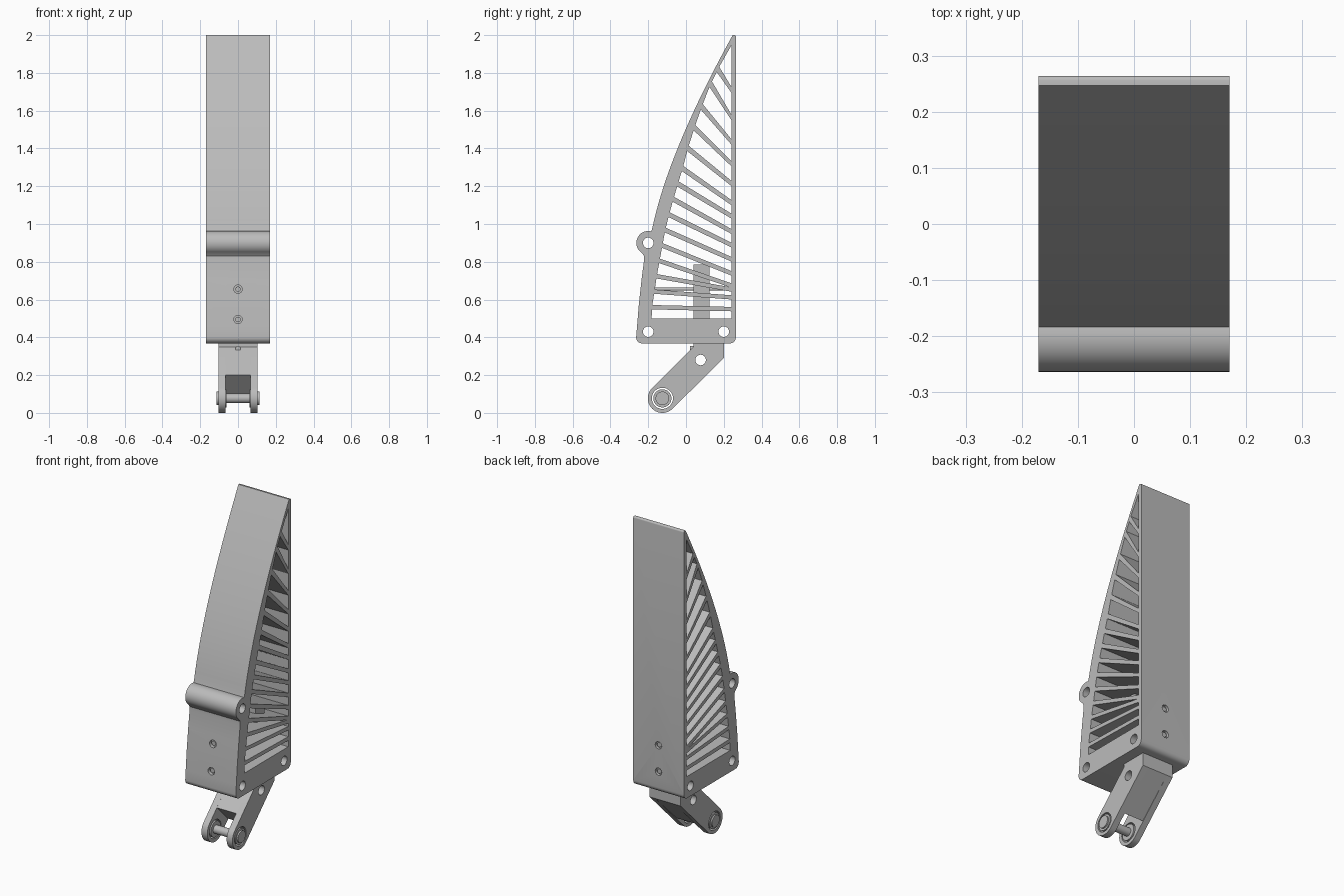
import bpy, bmesh
from math import cos, sin, radians, pi
from mathutils import Matrix, Vector
from mathutils.geometry import interpolate_bezier

cube = bpy.data.objects.get("Cube")
if cube:
    bpy.data.objects.remove(cube)

grey = bpy.data.materials.new("plain grey")
grey.use_nodes = True
grey.diffuse_color = (0.5, 0.5, 0.5, 1)
grey.node_tree.nodes["Principled BSDF"].inputs["Base Color"].default_value = grey.diffuse_color


def arc(centre, radius, start, end, steps=12):
    """Points on an arc in the side plane (y, z)."""
    angles = [radians(start + (end - start) * i / steps) for i in range(steps + 1)]
    return [(centre[0] + radius * cos(a), centre[1] + radius * sin(a)) for a in angles]


def circle(centre, radius):
    return arc(centre, radius, 0, 360, 32)[:-1]


def add_object(name, mesh):
    obj = bpy.data.objects.new(name, mesh)
    bpy.context.collection.objects.link(obj)
    if not mesh.materials:
        mesh.materials.append(grey)
    return obj


def smooth(obj):
    bpy.ops.object.select_all(action="DESELECT")
    obj.select_set(True)
    bpy.context.view_layer.objects.active = obj
    bpy.ops.object.shade_smooth_by_angle(angle=radians(30))


def side_plate(name, loops, x_min, x_max):
    """Extrude a side outline, with any holes in it, across the width."""
    curve = bpy.data.curves.new(name, "CURVE")
    curve.dimensions = "2D"
    curve.fill_mode = "BOTH"
    curve.extrude = (x_max - x_min) / 2
    for loop in loops:
        spline = curve.splines.new("POLY")
        spline.points.add(len(loop) - 1)
        for point, (y, z) in zip(spline.points, loop):
            point.co = (y, z, 0, 1)
        spline.use_cyclic_u = True
    helper = bpy.data.objects.new(name + " outline", curve)
    bpy.context.collection.objects.link(helper)
    graph = bpy.context.evaluated_depsgraph_get()
    mesh = bpy.data.meshes.new_from_object(helper.evaluated_get(graph))
    bpy.data.objects.remove(helper)
    turn = Matrix(((0, 0, 1, (x_min + x_max) / 2), (1, 0, 0, 0), (0, 1, 0, 0), (0, 0, 0, 1)))
    mesh.transform(turn)
    bm = bmesh.new()
    bm.from_mesh(mesh)
    bmesh.ops.remove_doubles(bm, verts=bm.verts, dist=0.0001)
    bmesh.ops.recalc_face_normals(bm, faces=bm.faces)
    bm.to_mesh(mesh)
    bm.free()
    obj = add_object(name, mesh)
    smooth(obj)
    return obj


def rod(name, start, end, radius):
    """Cylinder between two points."""
    start, end = Vector(start), Vector(end)
    axis = end - start
    mesh = bpy.data.meshes.new(name)
    bm = bmesh.new()
    place = Matrix.Translation((start + end) / 2) @ axis.to_track_quat("Z", "Y").to_matrix().to_4x4()
    bmesh.ops.create_cone(bm, cap_ends=True, segments=32, radius1=radius, radius2=radius,
                          depth=axis.length, matrix=place)
    bm.to_mesh(mesh)
    bm.free()
    obj = add_object(name, mesh)
    smooth(obj)
    return obj


# Shell outline: curved front, hinge bump, rounded base, straight back
half_width = 0.17
bump = (-0.2, 0.9)
front = interpolate_bezier(Vector((0.247, 2.0)), Vector((0.06, 1.66)),
                           Vector((-0.11, 1.30)), Vector((-0.178, 0.98)), 24)
outline = [(p.x, p.y) for p in front]
outline += arc(bump, 0.063, 75, 238, 16)
outline += [(-0.222, 0.83), (-0.222, 0.81), (-0.236, 0.7), (-0.25, 0.57), (-0.259, 0.46)]
outline += arc((-0.232, 0.4), 0.032, 180, 270, 8)
outline += arc((0.232, 0.4), 0.032, 270, 360, 8)
outline += arc((0.256, 1.992), 0.008, 0, 90, 4)

# Slots are the gaps left between slanting ribs
rib_z = [0.56 + 0.0815 * i for i in range(10)] + [1.4, 1.51, 1.62, 1.74, 1.82]
rib_y = [-0.18, -0.167, -0.155, -0.14, -0.125, -0.11, -0.09, -0.067, -0.043,
         -0.018, 0.01, 0.045, 0.083, 0.13, 0.17]
rib_drop = [0.01, 0.03, 0.07, 0.13, 0.147, 0.154, 0.16, 0.17, 0.17, 0.18,
            0.185, 0.19, 0.185, 0.175, 0.11]
back_y = 0.24
slots = []
for i in range(len(rib_z) - 1):
    low, high = Vector((rib_y[i], rib_z[i])), Vector((rib_y[i + 1], rib_z[i + 1]))
    t = 0.011 + 0.0003 * i
    step = (high - low) * (t / (high.y - low.y))
    slots.append([tuple(low + step), (back_y, rib_z[i] - rib_drop[i] + t),
                  (back_y, rib_z[i + 1] - rib_drop[i + 1] - t), tuple(high - step)])
slots.append([(-0.182, 0.5), (back_y, 0.5), (back_y, 0.538), (-0.18, 0.548)])
slots.append([(0.176, 1.832), (back_y, 1.727), (back_y, 1.945)])

pivots = [circle(p, 0.028) for p in (bump, (-0.2, 0.43), (0.2, 0.43))]
shell = side_plate("ribbed_shell", [outline] + slots + pivots, -half_width, half_width)

# Screw recesses in the front and back walls, with screw heads sunk in them
for z, wall in ((0.655, -0.243), (0.495, -0.256)):
    for side, y_out, y_in in (("front", wall - 0.05, wall + 0.02), ("back", 0.3, 0.248)):
        cutter = rod("recess_cutter", (0, y_out, z), (0, y_in, z), 0.022)
        cutter.hide_render = True
        cut = shell.modifiers.new("recess", "BOOLEAN")
        cut.operation = "DIFFERENCE"
        cut.solver = "EXACT"
        cut.object = cutter
        bpy.context.view_layer.objects.active = shell
        bpy.ops.object.modifier_apply(modifier=cut.name)
        bpy.data.objects.remove(cutter)
        face = wall + 0.01 if side == "front" else 0.256
        rod(side + "_screw_head", (0, y_in, z), (0, face, z), 0.014)
smooth(shell)
rod("cross_bolt", (0, -0.2, 0.655), (0, 0.25, 0.655), 0.008)

# Tongue that holds the link inside the shell
side_plate("inner_tongue", [[(0.04, 0.33), (0.125, 0.33), (0.125, 0.785), (0.04, 0.785)]],
           -0.09, 0.09)

# Angled link: forked arms around a shorter core
foot = (-0.125, 0.077)
neck_hole = circle((0.077, 0.28), 0.028)
neck = [(0.2, 0.29), (0.2, 0.38), (0.04, 0.38), (0.04, 0.35)]
arm = neck + arc(foot, 0.077, 135, 315, 24)
for side, sign in (("left", 1), ("right", -1)):
    ends = sorted((sign * 0.065, sign * 0.104))
    side_plate(side + "_link_arm", [arm, circle(foot, 0.056), neck_hole], *ends)
    # Stepped pin head seated in the arm
    rod(side + "_pin_collar", (sign * 0.062, *foot), (sign * 0.104, *foot), 0.048)
    rod(side + "_pin_cap", (sign * 0.1, *foot), (sign * 0.113, *foot), 0.036)
side_plate("link_core", [neck + [(-0.11, 0.2), (-0.004, 0.094)], neck_hole], -0.065, 0.065)
rod("foot_pin", (-0.11, *foot), (0.11, *foot), 0.025)
rod("neck_screw", (0, 0.06, 0.34), (0, 0.022, 0.34), 0.014)
